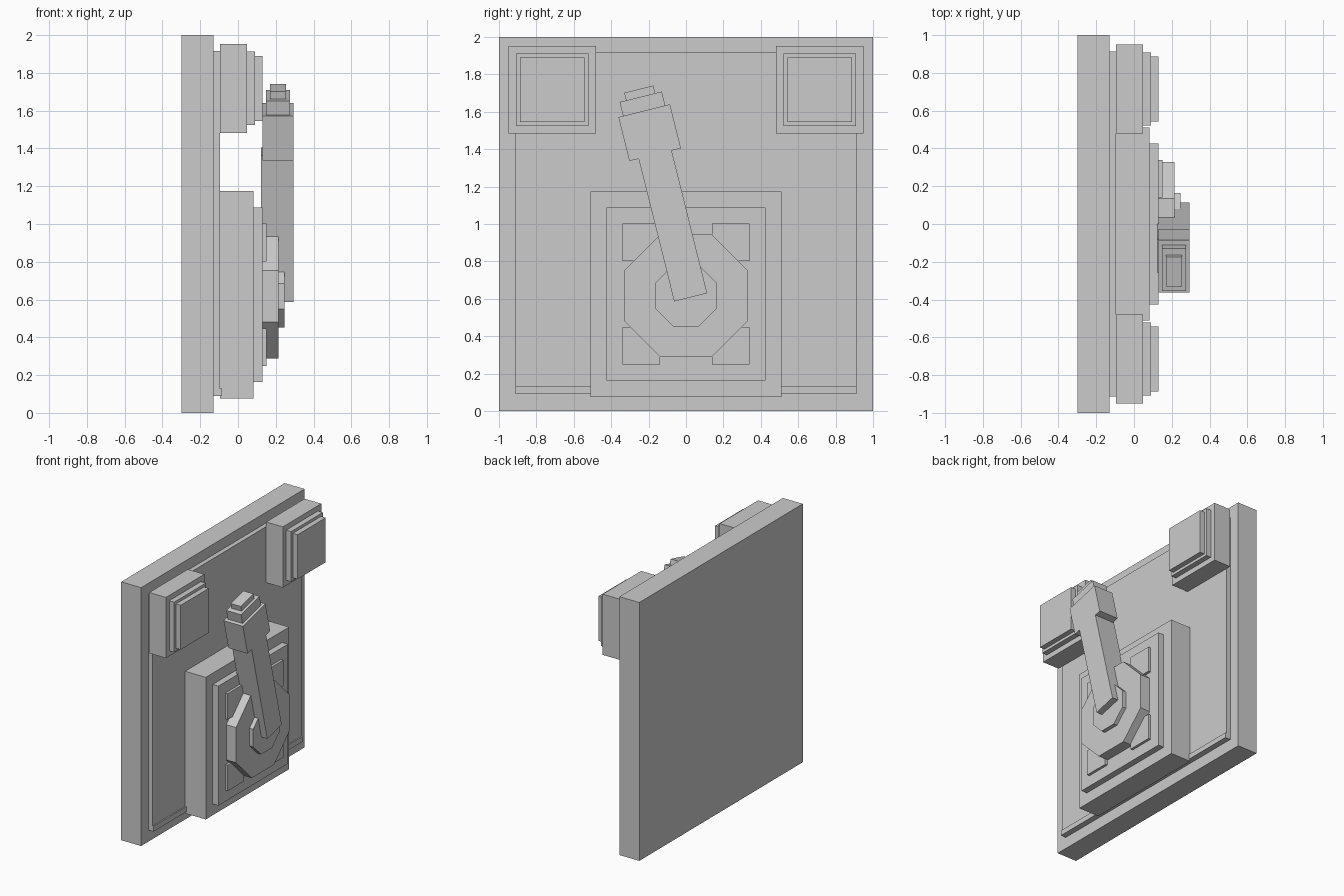
import bpy
from math import radians, sin, cos, pi
from mathutils import Vector

default = bpy.data.objects.get("Cube")
if default:
    bpy.data.objects.remove(default, do_unlink=True)

grey = bpy.data.materials.new("plain grey")
grey.use_nodes = True
COLOUR = (0.6, 0.6, 0.6, 1)
grey.diffuse_color = COLOUR
grey.node_tree.nodes["Principled BSDF"].inputs["Base Color"].default_value = COLOUR


def prism(name, outline, x0, x1):
    """Extrude a (y, z) outline from x0 to x1."""
    n = len(outline)
    verts = [(x, y, z) for x in (x0, x1) for y, z in outline]
    faces = [tuple(reversed(range(n))), tuple(range(n, 2 * n))]
    faces += [(i, (i + 1) % n, n + (i + 1) % n, n + i) for i in range(n)]
    mesh = bpy.data.meshes.new(name)
    mesh.from_pydata(verts, [], faces)
    mesh.materials.append(grey)
    obj = bpy.data.objects.new(name, mesh)
    bpy.context.collection.objects.link(obj)
    return obj


def block(name, x0, x1, y0, y1, z0, z1):
    return prism(name, [(y0, z0), (y1, z0), (y1, z1), (y0, z1)], x0, x1)


def octagon(name, half, z, x0, x1):
    r = half / cos(pi / 8)
    angles = [pi / 8 + i * pi / 4 for i in range(8)]
    return prism(name, [(r * cos(a), z + r * sin(a)) for a in angles], x0, x1)


# Wall plate with its raised panel and bottom lip
block("back_plate", -0.30, -0.13, -1, 1, 0, 2)
block("raised_panel", -0.13, -0.095, -0.912, 0.912, 0.09, 1.917)
block("bottom_lip", -0.095, -0.085, -0.912, 0.912, 0.09, 0.13)

# Stepped square buttons in the upper corners
for side, y in (("right", -0.715), ("left", 0.715)):
    for part, half, x0, x1 in (("base", 0.235, -0.095, 0.048),
                               ("step", 0.194, 0.048, 0.09),
                               ("face", 0.172, 0.09, 0.13)):
        block(f"button_{part}_{side}", x0, x1, y - half, y + half,
              1.718 - half, 1.718 + half)

# Lever mounting with corner pads
block("mount_base", -0.095, 0.081, -0.51, 0.51, 0.075, 1.175)
block("mount_step", 0.081, 0.13, -0.426, 0.426, 0.163, 1.088)
for side, y in (("right", -0.34), ("left", 0.14)):
    for level, z in (("lower", 0.248), ("upper", 0.802)):
        block(f"corner_pad_{level}_{side}", 0.13, 0.15, y, y + 0.2, z, z + 0.2)

# Octagonal pivot
octagon("pivot_disc", 0.329, 0.617, 0.13, 0.214)
octagon("pivot_hub", 0.164, 0.617, 0.214, 0.245)

# Tilted lever, measured along its own axis from the lower end
TILT = radians(14)
FOOT = Vector((0.025, 0.608))
ALONG = Vector((-sin(TILT), cos(TILT)))
ACROSS = Vector((cos(TILT), sin(TILT)))
for name, start, end, half, x0, x1 in (
        ("lever_arm", 0, 0.80, 0.091, 0.122, 0.295),
        ("lever_head", 0.786, 1.028, 0.142, 0.13, 0.295),
        ("lever_collar", 1.028, 1.105, 0.116, 0.149, 0.275),
        ("lever_cap", 1.105, 1.147, 0.08, 0.169, 0.255)):
    corners = ((-half, start), (half, start), (half, end), (-half, end))
    prism(name, [FOOT + ACROSS * a + ALONG * b for a, b in corners], x0, x1)
